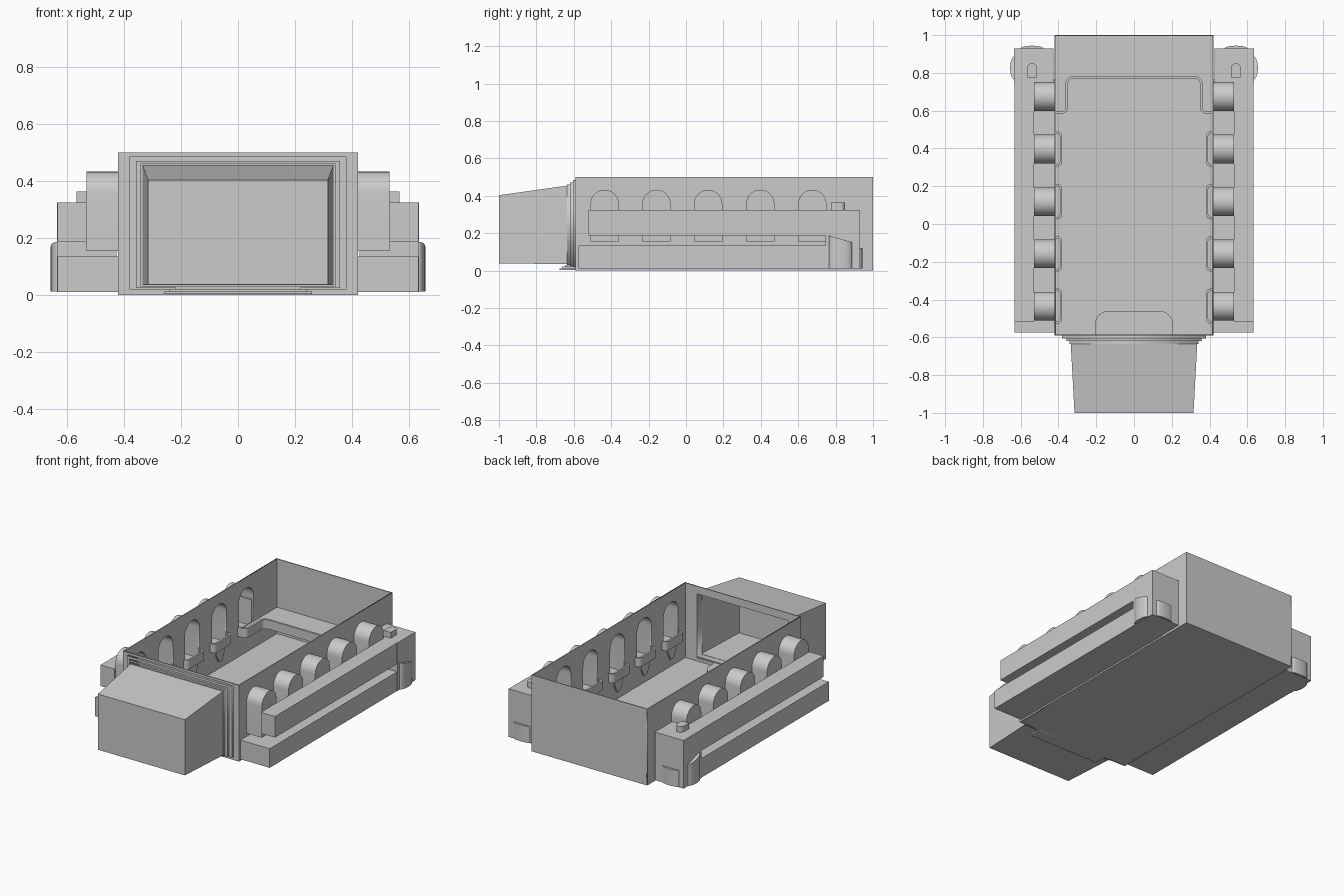
import bpy, bmesh, math
from mathutils import Vector

if "Cube" in bpy.data.objects:
    bpy.data.objects.remove(bpy.data.objects["Cube"])

BAYS = [0.675, 0.397, 0.118, -0.158, -0.435]


def finish(name, bm, smooth=False):
    bmesh.ops.recalc_face_normals(bm, faces=bm.faces)
    me = bpy.data.meshes.new(name)
    bm.to_mesh(me)
    bm.free()
    ob = bpy.data.objects.new(name, me)
    bpy.context.collection.objects.link(ob)
    if smooth:
        bpy.ops.object.select_all(action='DESELECT')
        ob.select_set(True)
        bpy.context.view_layer.objects.active = ob
        bpy.ops.object.shade_smooth_by_angle(angle=math.radians(35))
    return ob


def prism(name, pts, d, caps=(True, True), smooth=False):
    """Extrude a closed 3D outline along vector d."""
    bm = bmesh.new()
    a = [bm.verts.new(p) for p in pts]
    b = [bm.verts.new(Vector(p) + Vector(d)) for p in pts]
    n = len(pts)
    for i in range(n):
        j = (i + 1) % n
        bm.faces.new((a[i], a[j], b[j], b[i]))
    if caps[0]:
        bm.faces.new(a)
    if caps[1]:
        bm.faces.new(b)
    return finish(name, bm, smooth)


def box(name, x0, x1, y0, y1, z0, z1):
    return prism(name, [(x0, y0, z0), (x1, y0, z0), (x1, y1, z0), (x0, y1, z0)], (0, 0, z1 - z0))


def plan(name, pts, z0, z1, s=1, smooth=False):
    return prism(name, [(s * x, y, z0) for x, y in pts], (0, 0, z1 - z0), smooth=smooth)


def arc(cx, cy, rx, ry, a0, a1, n=6):
    return [(cx + rx * math.cos(math.radians(a0 + (a1 - a0) * i / n)),
             cy + ry * math.sin(math.radians(a0 + (a1 - a0) * i / n))) for i in range(n + 1)]


def rect(x0, x1, y0, y1):
    return [(x0, y0), (x1, y0), (x1, y1), (x0, y1)]


def arch(c, w, z0, z1):
    return [(c - w, z0), (c + w, z0)] + arc(c, z1 - w, w, w, 0, 180, 16)


def panel(name, loops, thick, loc, rot):
    """Flat panel with holes from closed outlines."""
    cu = bpy.data.curves.new(name, 'CURVE')
    cu.dimensions, cu.fill_mode, cu.extrude = '2D', 'BOTH', thick / 2
    for pts in loops:
        sp = cu.splines.new('POLY')
        sp.points.add(len(pts) - 1)
        for p, q in zip(sp.points, pts):
            p.co = (q[0], q[1], 0, 1)
        sp.use_cyclic_u = True
    ob = bpy.data.objects.new(name, cu)
    bpy.context.collection.objects.link(ob)
    ob.location, ob.rotation_euler = loc, rot
    bpy.ops.object.select_all(action='DESELECT')
    ob.select_set(True)
    bpy.context.view_layer.objects.active = ob
    bpy.ops.object.convert(target='MESH')
    return bpy.context.object


def strip(path, t):
    """Closed outline of a band of width t to the left of a path."""
    off = []
    for i, p in enumerate(path):
        a, b = Vector(path[max(i - 1, 0)]), Vector(path[min(i + 1, len(path) - 1)])
        d = (b - a).normalized()
        off.append((p[0] - d.y * t, p[1] + d.x * t))
    return path + off[::-1]


H = math.pi / 2

# Hall: floor, back wall, arcaded side walls and front wall with a wide opening
box("hall_floor", -0.42, 0.42, -0.59, 1.0, 0.0, 0.01)
box("hall_back_wall", -0.42, 0.42, 0.994, 1.0, 0.0, 0.5)
holes = [arch(c, 0.075, 0.185, 0.43) for c in BAYS]
for s in (1, -1):
    panel("hall_side_wall", [rect(-0.59, 1.0, 0, 0.5)] + holes, 0.006, (s * 0.417, 0, 0), (H, 0, H))
panel("hall_front_wall", [rect(-0.42, 0.42, 0, 0.5), rect(-0.33, 0.33, 0.03, 0.45)],
      0.006, (0, -0.587, 0), (H, 0, 0))

# Stepped frames around the opening
for i, (w, top) in enumerate([(0.38, 0.485), (0.357, 0.47), (0.341, 0.46)]):
    panel("stage_frame", [rect(-w, w, 0.02 + i * 0.005, top), rect(-0.33, 0.33, 0.037, 0.45)],
          0.015, (0, -0.5975 - i * 0.015, 0), (H, 0, 0))

# Stage house: tapered shell open towards the hall
bm = bmesh.new()
back = [bm.verts.new(p) for p in [(-0.335, -0.63, 0.035), (0.335, -0.63, 0.035), (0.335, -0.63, 0.455), (-0.335, -0.63, 0.455)]]
front = [bm.verts.new(p) for p in [(-0.315, -1, 0.038), (0.315, -1, 0.038), (0.315, -1, 0.403), (-0.315, -1, 0.403)]]
bm.faces.new(front)
for i in range(4):
    j = (i + 1) % 4
    bm.faces.new((front[i], front[j], back[j], back[i]))
stage = finish("stage_house", bm)
mod = stage.modifiers.new("thickness", 'SOLIDIFY')
mod.thickness = 0.005

# Steps at the opening
for i in range(3):
    w = 0.26 - i * 0.02
    box("outer_step", -w, w, -0.675 + i * 0.015, -0.59, 0.003 + i * 0.009, 0.012 + i * 0.009)
plan("stage_apron", [(-0.205, -0.585), (0.205, -0.585)] + arc(0.135, -0.53, 0.07, 0.07, 0, 90)
     + arc(-0.135, -0.53, 0.07, 0.07, 90, 180), 0.01, 0.03)

# Rear gallery with a parapet
half = [(0.415, 0.585)] + arc(0.38, 0.615, 0.03, 0.03, 270, 180) + arc(0.32, 0.74, 0.03, 0.03, 0, 90)
path = half + [(-x, y) for x, y in half[::-1]]
plan("gallery_floor", path + [(-0.415, 0.995), (0.415, 0.995)], 0.155, 0.183)
plan("gallery_parapet", strip(path, -0.014), 0.15, 0.21)

for s in (1, -1):
    # Lower aisle, upper corridor and end tower
    box("lower_aisle", s * 0.42, s * 0.632, -0.575, 0.765, 0.01, 0.135)
    box("upper_corridor", s * 0.53, s * 0.632, -0.52, 0.765, 0.187, 0.325)
    box("end_tower", s * 0.425, s * 0.634, 0.745, 0.93, 0.01, 0.325)
    plan("tower_cap", [(0.513, 0.775), (0.565, 0.775)] + arc(0.539, 0.825, 0.026, 0.026, 0, 180, 8),
         0.325, 0.363, s, True)

    # Rounded side porch with a sloping top, and a lower porch on the back
    porch = plan("tower_side_porch", [(0.63, 0.765)] + arc(0.632, 0.826, 0.024, 0.061, -80, 80, 10)
                 + [(0.63, 0.887)], 0.012, 0.187, s, True)
    for v in porch.data.vertices:
        if v.co.z > 0.1:
            v.co.z -= 0.035 * (v.co.y - 0.765) / 0.12
    plan("tower_back_porch", [(0.6, 0.928)] + arc(0.54, 0.93, 0.06, 0.014, 0, 180, 10), 0.012, 0.12, s, True)

    for i, c in enumerate(BAYS):
        # Vaulted passage from hall to corridor, open to the hall
        prism("vaulted_passage", [(s * 0.418, y, z) for y, z in arch(c, 0.076, 0.155, 0.432)],
              (s * 0.112, 0, 0), (False, True), True)
        if i == 0:
            continue
        # Small balcony with parapet and bracket under each window
        bal = ([(0.417, c + 0.093)] + arc(0.406, c + 0.068, 0.025, 0.025, 90, 180)
               + arc(0.406, c - 0.068, 0.025, 0.025, 180, 270) + [(0.417, c - 0.093)])
        plan("balcony_floor", bal, 0.155, 0.18, s)
        plan("balcony_parapet", strip(bal, 0.012), 0.15, 0.21, s)
        prism("balcony_bracket", [(s * 0.415, y, z) for y, z in
              [(c - 0.05, 0.156), (c - 0.04, 0.11), (c - 0.015, 0.06), (c + 0.015, 0.06),
               (c + 0.04, 0.11), (c + 0.05, 0.156)]], (-s * 0.012, 0, 0))
